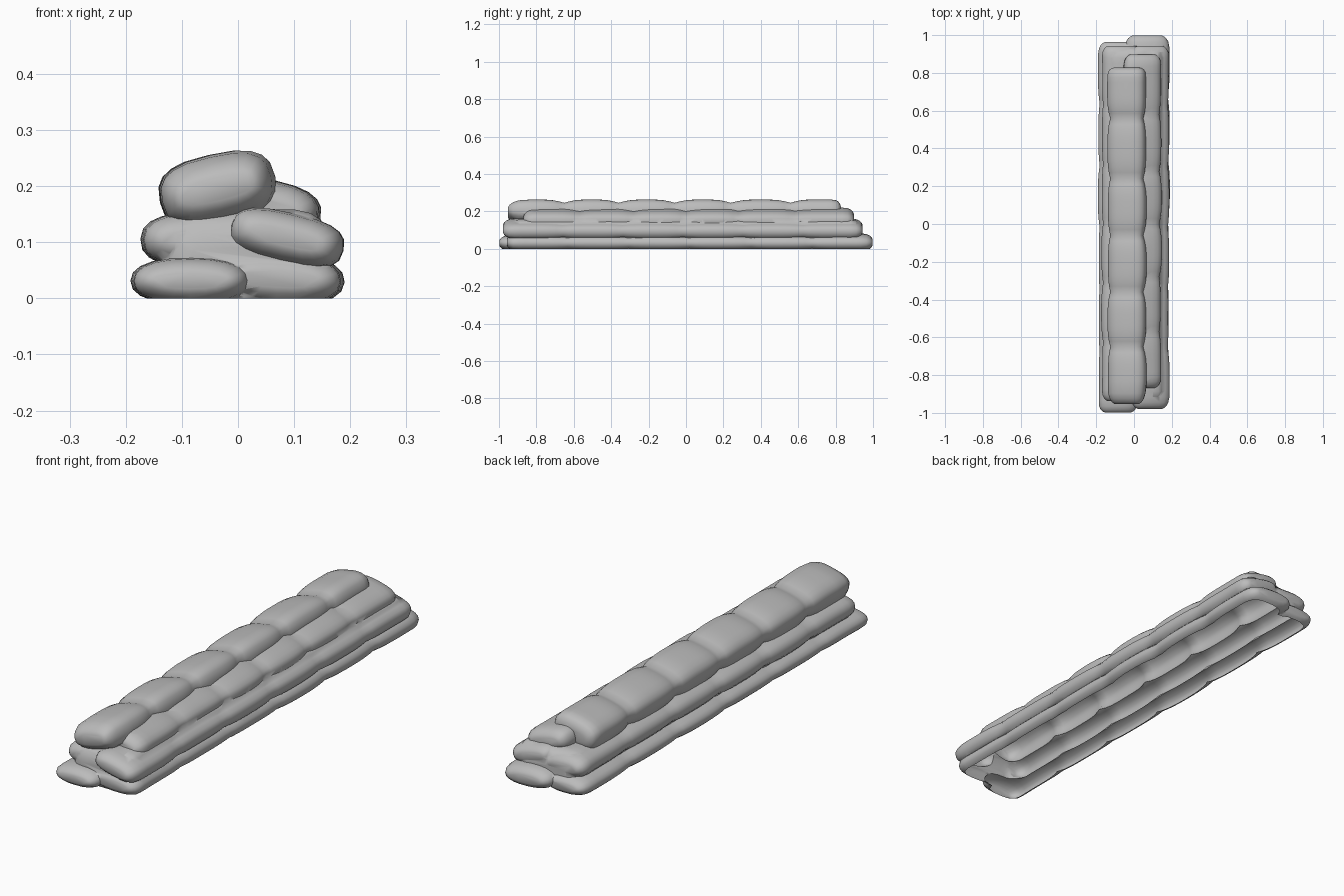
import bpy, bmesh, math, random

random.seed(4)
cube = bpy.data.objects.get("Cube")
if cube:
    bpy.data.objects.remove(cube, do_unlink=True)

grey = bpy.data.materials.new("sandbag_grey")
grey.use_nodes = True
colour = (0.5, 0.5, 0.5, 1)
grey.diffuse_color = colour
grey.node_tree.nodes["Principled BSDF"].inputs["Base Color"].default_value = colour

SIDES = 20


def add_ring(bm, y, cx, cz, hx, hz, tilt, power):
    """One rounded-box cross-section, leaning by tilt degrees."""
    ring = []
    for i in range(SIDES):
        a = math.tau * i / SIDES
        c, s = math.cos(a), math.sin(a)
        u = hx * math.copysign(abs(c) ** (2 / power), c)
        v = hz * math.copysign(abs(s) ** (2 / power), s)
        t = math.radians(tilt)
        ring.append(bm.verts.new((cx + u * math.cos(t) - v * math.sin(t), y,
                                  cz + u * math.sin(t) + v * math.cos(t))))
    return ring


def bag_row(name, joints, cx, cz, hx, hz, tilt=0, power=2.8, pinch=0.16, ends=(0.06, 0.06)):
    """A closed row of bags, pinched where neighbours meet, with domed ends."""
    bm = bmesh.new()
    first, last = joints[0], joints[-1]
    front, back = ends
    dome = [(math.sin(a) ** 0.8, 1 - math.cos(a)) for a in (0.25, 0.5, 0.8, 1.15)]
    stations = [(first + front * d, f, 0) for f, d in dome]
    for a, b in zip(joints, joints[1:]):
        sway = random.uniform(-0.005, 0.005)
        for k in range(10):
            t = k / 10
            y = a + (b - a) * t
            if first + front <= y <= last - back:
                outer = (a == first and t < 0.5) or (b == last and t > 0.5)
                swell = 1 if outer else 1 - pinch * abs(2 * t - 1) ** 3
                stations.append((y, swell, sway * math.sin(math.pi * t)))
    stations += [(last - back * d, f, 0) for f, d in reversed(dome)]
    rings = []
    for y, f, sway in stations:
        fx = 1 - (1 - f) * 0.5
        rings.append(add_ring(bm, y, cx + sway, cz, hx * fx, hz * f, tilt, power))
    for r, q in zip(rings, rings[1:]):
        for i in range(SIDES):
            j = (i + 1) % SIDES
            bm.faces.new((r[i], r[j], q[j], q[i]))
    bm.faces.new(rings[0])
    bm.faces.new(rings[-1])
    bmesh.ops.recalc_face_normals(bm, faces=bm.faces)
    mesh = bpy.data.meshes.new(name)
    bm.to_mesh(mesh)
    bm.free()
    obj = bpy.data.objects.new(name, mesh)
    bpy.context.collection.objects.link(obj)
    return obj


def even(start, end, count):
    return [start + (end - start) * i / count for i in range(count + 1)]


# Filled heart of the wall, then the bag courses from the ground up
wall = bag_row("sandbag_wall", even(-0.95, 0.945, 6), 0.01, 0.06, 0.15, 0.1, 0, 5, 0.03)
courses = [
    bag_row("bottom_left_row", even(-1.0, 0.965, 6), -0.085, 0.031, 0.104, 0.042, 0, 2.3, 0.14),
    bag_row("bottom_right_row", even(-0.96, 1.0, 6), 0.07, 0.035, 0.116, 0.047, -3, 2.3, 0.12),
    bag_row("middle_left_row", even(-0.94, 0.945, 6), -0.07, 0.102, 0.101, 0.05, -2, 2.4, 0.14),
    bag_row("middle_right_row", even(-0.98, 0.945, 6), 0.085, 0.108, 0.102, 0.045, -13, 2.8, 0.12),
    bag_row("step_row", [-0.87, -0.57, -0.28, 0.0, 0.28, 0.58, 0.9],
            0.045, 0.163, 0.1, 0.05, -13, 2.8, 0.2),
    bag_row("top_row", [-0.955, -0.65, -0.36, -0.06, 0.24, 0.56, 0.83],
            -0.038, 0.194, 0.103, 0.063, 13, 2.8, 0.28, (0.1, 0.04)),
]

# Fuse the courses into one outer skin
for course in courses:
    mod = wall.modifiers.new(course.name, "BOOLEAN")
    mod.operation = "UNION"
    mod.solver = "EXACT"
    mod.object = course
bpy.context.view_layer.update()
skin = bpy.data.meshes.new_from_object(
    wall.evaluated_get(bpy.context.evaluated_depsgraph_get()))
wall.modifiers.clear()
wall.data = skin
for course in courses:
    bpy.data.objects.remove(course, do_unlink=True)

# Trim at the ground, leaving the underside open
bm = bmesh.new()
bm.from_mesh(skin)
bmesh.ops.bisect_plane(bm, geom=bm.verts[:] + bm.edges[:] + bm.faces[:],
                       plane_co=(0, 0, 0), plane_no=(0, 0, 1), clear_inner=True)
bm.to_mesh(skin)
bm.free()
skin.materials.clear()
skin.materials.append(grey)

bpy.ops.object.select_all(action="DESELECT")
wall.select_set(True)
bpy.context.view_layer.objects.active = wall
bpy.ops.object.shade_smooth_by_angle(angle=math.radians(60))
